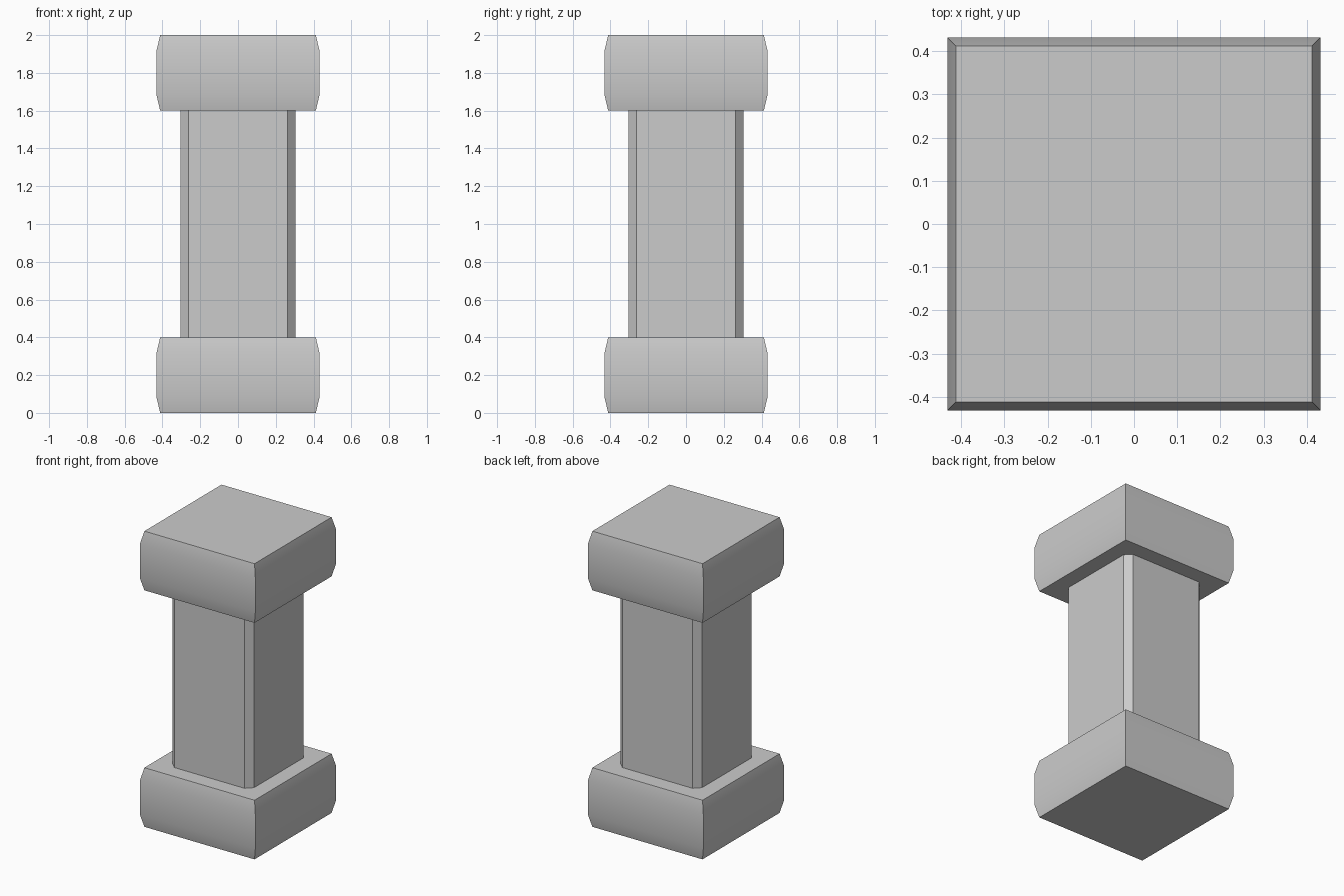
import bpy, bmesh, math

if "Cube" in bpy.data.objects:
    bpy.data.objects.remove(bpy.data.objects["Cube"])


def make_object(name, rings):
    """Skin a stack of (outline, z) rings and cap both ends."""
    bm = bmesh.new()
    loops = [[bm.verts.new((x, y, z)) for x, y in outline] for outline, z in rings]
    n = len(loops[0])
    for low, high in zip(loops, loops[1:]):
        for i in range(n):
            j = (i + 1) % n
            bm.faces.new((low[i], low[j], high[j], high[i]))
    bm.faces.new(loops[0][::-1])
    bm.faces.new(loops[-1])
    mesh = bpy.data.meshes.new(name)
    bm.to_mesh(mesh)
    bm.free()
    obj = bpy.data.objects.new(name, mesh)
    bpy.context.collection.objects.link(obj)
    return obj


def square(h):
    return [(-h, -h), (h, -h), (h, h), (-h, h)]


def chamfered_square(h, c):
    pts = []
    for k in range(4):
        a = k * math.pi / 2
        for x, y in ((c, -h), (h, -c)):
            pts.append((x * math.cos(a) - y * math.sin(a),
                        x * math.sin(a) + y * math.cos(a)))
    return pts


# Base and capital: square blocks with softly bulging sides
block_profile = [(0.412, 0.0), (0.432, 0.085), (0.432, 0.315), (0.412, 0.4)]
for name, z0 in (("base_block", 0.0), ("top_block", 1.6)):
    block = make_object(name, [(square(h), z0 + z) for h, z in block_profile])
    bpy.ops.object.select_all(action='DESELECT')
    block.select_set(True)
    bpy.context.view_layer.objects.active = block
    bpy.ops.object.shade_smooth_by_angle(angle=math.radians(30))

# Shaft: square post with chamfered corners
shaft_outline = chamfered_square(0.305, 0.263)
make_object("shaft", [(shaft_outline, 0.4), (shaft_outline, 1.6)])
